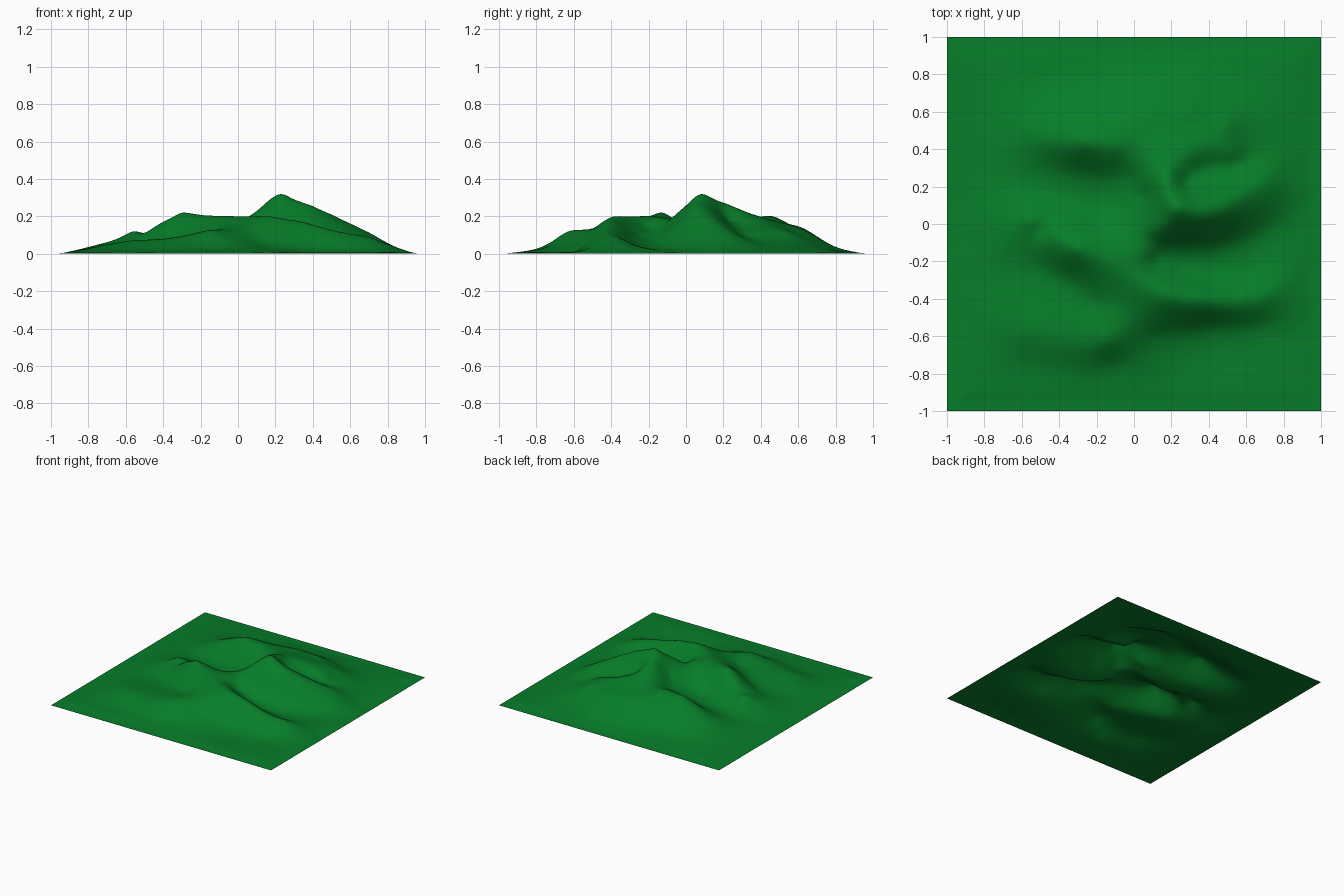
import bpy
import bmesh
from math import hypot
from mathutils import Vector

if "Cube" in bpy.data.objects:
    bpy.data.objects.remove(bpy.data.objects["Cube"], do_unlink=True)

GRID_CELLS = 140
SAMPLE_SPACING = 0.07

# Crest and valley lines as (x, y, height) in hundredths
main_peak_spur = [(8, -9, 18), (23, 8, 32), (17, 21, 27), (22, 34, 21), (36, 40, 17), (52, 38, 12)]
east_ridge = [(23, 8, 32), (40, 5, 25), (50, 10, 21), (60, 17, 16), (70, 23, 11), (82, 28, 4)]
west_ridge = [(-78, 6, 4), (-65, 5, 7), (-56, 2, 12), (-49, -3, 11), (-40, -8, 17),
              (-30, -13, 22), (-16, -21, 20), (-2, -26, 20)]
south_ridge = [(8, -9, 18), (-2, -26, 20), (17, -38, 20), (35, -40, 17),
               (52, -43, 12), (70, -39, 9), (85, -31, 3)]
north_ridge = [(-62, 47, 6), (-42, 44, 14), (-27, 43, 20), (-10, 41, 20), (8, 49, 17),
               (22, 53, 16), (50, 53, 12), (60, 44, 8)]
north_shoulder = [(-12, 60, 13), (10, 62, 14), (30, 62, 13)]
southwest_lump = [(-70, -47, 5), (-57, -58, 7), (-35, -67, 7), (-15, -63, 12), (-2, -52, 13),
                  (-7, -37, 16)]
southeast_valley = [(20, -12, 13), (40, -13, 8), (60, -8, 5), (78, 2, 3)]
southeast_floor = [(12, -19, 13), (25, -24, 9), (40, -28, 7), (60, -29, 5), (78, -22, 3)]
west_valley = [(5, 14, 16), (-8, 8, 10), (-22, 6, 7), (-50, 17, 5), (-75, 30, 3)]
north_flank_foot = [(-2, 25, 13), (-12, 25, 10), (-28, 27, 8), (-50, 30, 6)]
bowl = [(28, 23, 18), (36, 29, 14), (52, 31, 10), (72, 40, 5)]
southwest_valley = [(-75, -18, 4), (-52, -22, 6), (-34, -30, 9), (-20, -42, 10)]
south_foot = [(-62, -75, 2), (-25, -79, 3), (2, -73, 4), (12, -60, 6), (40, -55, 4), (70, -55, 2)]
north_foot = [(-60, 70, 3), (-35, 72, 4), (0, 79, 4), (30, 79, 4), (60, 68, 4)]

border = [(-100, -100, 0), (100, -100, 0), (100, 100, 0), (-100, 100, 0), (-100, -100, 0)]
apron = [(x * 0.91, y * 0.91, 0.8) for x, y, z in border]


def sample_line(line, spacing):
    """Even points along a polyline, in model units."""
    points = [Vector(p) / 100 for p in line]
    samples = []
    for start, end in zip(points, points[1:]):
        steps = max(1, round((end - start).length / spacing))
        samples += [start.lerp(end, i / steps) for i in range(steps)]
    return samples + [points[-1]]


def kernel(dx, dy):
    return hypot(dx, dy, 0.03)


def solve(matrix, values):
    """Gaussian elimination with row pivoting."""
    rows = [row + [v] for row, v in zip(matrix, values)]
    size = len(rows)
    for i in range(size):
        pivot = max(range(i, size), key=lambda r: abs(rows[r][i]))
        rows[i], rows[pivot] = rows[pivot], rows[i]
        for r in range(i + 1, size):
            factor = rows[r][i] / rows[i][i]
            if factor:
                rows[r] = [a - factor * b for a, b in zip(rows[r], rows[i])]
    weights = [0.0] * size
    for i in reversed(range(size)):
        rest = sum(rows[i][j] * weights[j] for j in range(i + 1, size))
        weights[i] = (rows[i][size] - rest) / rows[i][i]
    return weights


# Gather the terrain lines, dropping coincident samples
anchors = []
terrain_lines = [main_peak_spur, east_ridge, west_ridge, south_ridge, north_ridge,
                 north_shoulder, southwest_lump, southeast_valley, southeast_floor,
                 west_valley, north_flank_foot, bowl, southwest_valley,
                 south_foot, north_foot]
candidates = [p for line in terrain_lines for p in sample_line(line, SAMPLE_SPACING)]
candidates += [p for line in (border, apron) for p in sample_line(line, 0.2)]
for p in candidates:
    if all(hypot(p.x - a.x, p.y - a.y) > 0.025 for a in anchors):
        anchors.append(p)

weights = solve([[kernel(a.x - b.x, a.y - b.y) for b in anchors] for a in anchors],
                [a.z for a in anchors])
terms = [(a.x, a.y, w) for a, w in zip(anchors, weights)]


def height(x, y):
    z = sum(w * kernel(x - ax, y - ay) for ax, ay, w in terms)
    edge = min(1.0, (1 - max(abs(x), abs(y))) / 0.1)
    return max(0.0, z) * edge


# Landscape sheet
bm = bmesh.new()
bmesh.ops.create_grid(bm, x_segments=GRID_CELLS, y_segments=GRID_CELLS, size=1)
for vert in bm.verts:
    vert.co.z = height(vert.co.x, vert.co.y)
# Soften the crests a little
inner = [v for v in bm.verts if not v.is_boundary]
bmesh.ops.smooth_vert(bm, verts=inner, factor=0.5, use_axis_z=True)
for face in bm.faces:
    face.smooth = True
mesh = bpy.data.meshes.new("mountain_terrain")
bm.to_mesh(mesh)
bm.free()
terrain = bpy.data.objects.new("mountain_terrain", mesh)
bpy.context.collection.objects.link(terrain)

# Grass colour
grass = bpy.data.materials.new("grass_green")
grass.use_nodes = True
colour = (0.002, 0.205, 0.022, 1)
grass.diffuse_color = colour
grass.node_tree.nodes["Principled BSDF"].inputs["Base Color"].default_value = colour
mesh.materials.append(grass)
